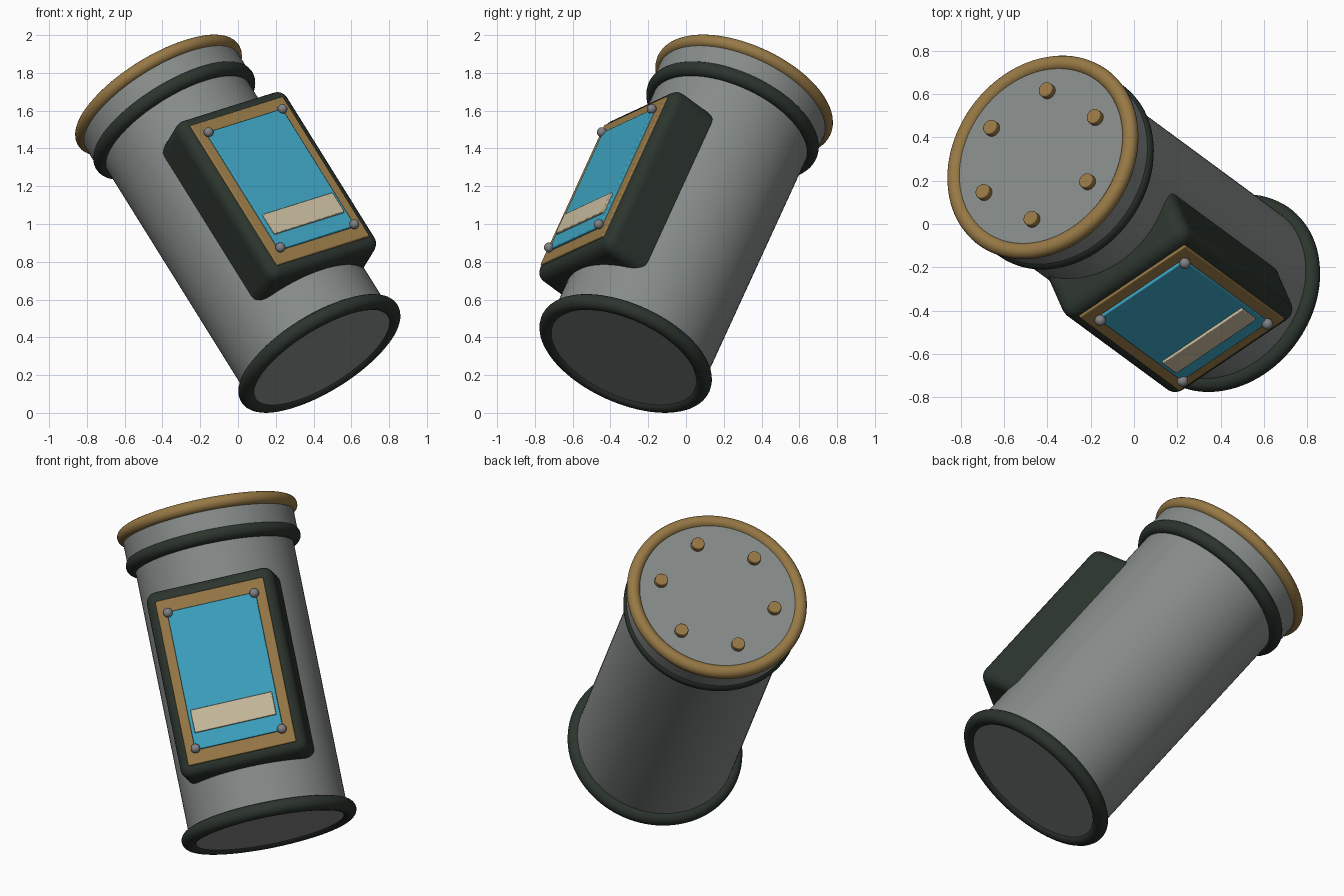
import bpy
import math
from mathutils import Matrix, Vector

cube = bpy.data.objects.get("Cube")
if cube:
    bpy.data.objects.remove(cube, do_unlink=True)

# Tilted pose: local z runs up the canister, local -y faces the panel
up = Vector((-0.493, 0.363, 0.791)).normalized()
side = Vector((0.80, 0.543, 0.256))
side = (side - up * side.dot(up)).normalized()
back = up.cross(side)
POSE = Matrix.Translation((0.005, -0.006, 0.998)) @ Matrix((side, back, up)).transposed().to_4x4()


def material(name, rgb):
    m = bpy.data.materials.new(name)
    m.use_nodes = True
    m.diffuse_color = (*rgb, 1)
    bsdf = m.node_tree.nodes["Principled BSDF"]
    bsdf.inputs["Base Color"].default_value = (*rgb, 1)
    bsdf.inputs["Roughness"].default_value = 0.5
    return m


STEEL = material("steel grey", (0.24, 0.26, 0.25))
RUBBER = material("dark green rubber", (0.025, 0.035, 0.027))
BRASS = material("brass", (0.31, 0.19, 0.06))
GLASS = material("cyan glass", (0.045, 0.36, 0.52))
LABEL = material("cream label", (0.58, 0.50, 0.34))
RIVET = material("rivet grey", (0.22, 0.22, 0.24))


def finish(name, mat, bevel=0.0, segments=3):
    """Name, colour, bevel and pose the newest object."""
    ob = bpy.context.object
    ob.name = name
    ob.data.materials.append(mat)
    bpy.ops.object.transform_apply(location=False, rotation=True, scale=True)
    bpy.ops.object.shade_smooth_by_angle(angle=math.radians(35))
    if bevel:
        mod = ob.modifiers.new("soft edges", "BEVEL")
        mod.width = bevel
        mod.segments = segments
        mod.limit_method = "ANGLE"
        mod.angle_limit = math.radians(40)
    ob.matrix_world = POSE @ Matrix.Translation(ob.location)
    return ob


def drum(name, mat, radius, low, high, at=(0, 0), bevel=0.0, sides=96):
    bpy.ops.mesh.primitive_cylinder_add(vertices=sides, radius=radius, depth=high - low,
                                        location=(*at, (low + high) / 2))
    return finish(name, mat, bevel)


def ring(name, mat, major, minor, z):
    bpy.ops.mesh.primitive_torus_add(major_segments=96, minor_segments=20, major_radius=major,
                                     minor_radius=minor, location=(0, 0, z))
    return finish(name, mat)


def plate(name, mat, width, height, rear, front, z, bevel, segments=2):
    """Box on the panel side; rear and front are distances from the axis."""
    bpy.ops.mesh.primitive_cube_add(size=1, location=(0, -(rear + front) / 2, z))
    bpy.context.object.scale = (width, front - rear, height)
    return finish(name, mat, bevel, segments)


# Canister body and lid
drum("body", STEEL, 0.44, -0.89, 0.75, bevel=0.018)
drum("lid", STEEL, 0.475, 0.70, 0.882, bevel=0.015)

# Sealing rings
ring("bottom_ring", RUBBER, 0.445, 0.042, -0.864)
ring("neck_ring", RUBBER, 0.445, 0.042, 0.695)
ring("lid_ring", BRASS, 0.465, 0.037, 0.864)

# Lid bolts
for i in range(6):
    a = i * math.pi / 3
    drum(f"lid_bolt_{i + 1}", BRASS, 0.036, 0.86, 0.915,
         (0.32 * math.cos(a), 0.32 * math.sin(a)), 0.006, 24)

# Display panel
PANEL_Z = -0.08
plate("panel_housing", RUBBER, 0.72, 1.06, 0.2, 0.52, PANEL_Z, 0.06, 5)
plate("panel_frame", BRASS, 0.61, 0.935, 0.50, 0.532, PANEL_Z, 0.006)
plate("panel_screen", GLASS, 0.50, 0.785, 0.52, 0.546, PANEL_Z, 0.005)
plate("panel_label", LABEL, 0.46, 0.13, 0.53, 0.558, -0.316, 0.004)

# Corner rivets
for sx, right_left in ((-1, "right"), (1, "left")):
    for sz, low_high in ((-1, "lower"), (1, "upper")):
        bpy.ops.mesh.primitive_uv_sphere_add(segments=20, ring_count=12, radius=0.026,
                                             location=(sx * 0.244, -0.552, PANEL_Z + sz * 0.386))
        finish(f"{low_high}_{right_left}_rivet", RIVET)
